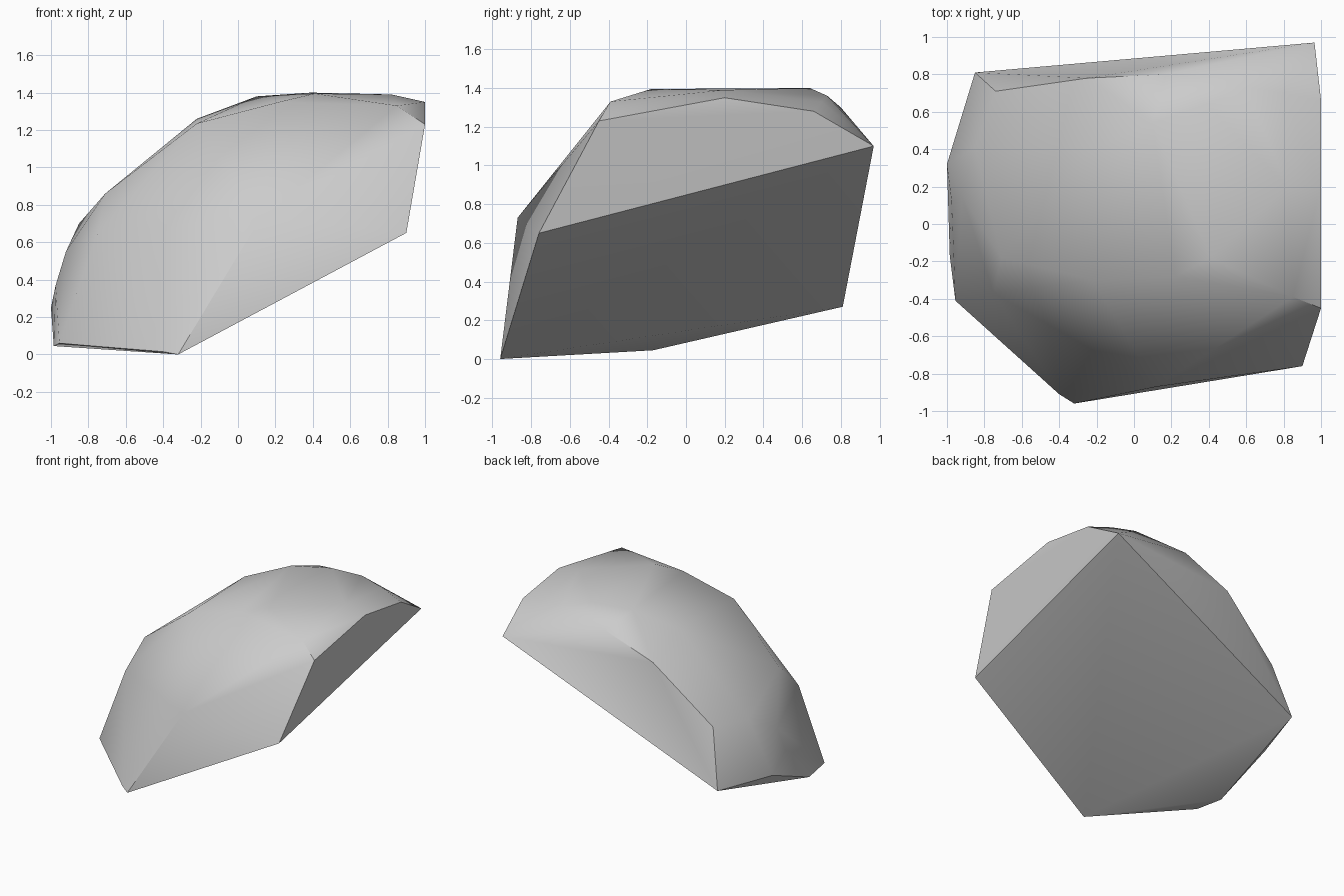
import bpy
import bmesh
from math import radians

default_cube = bpy.data.objects.get("Cube")
if default_cube:
    bpy.data.objects.remove(default_cube, do_unlink=True)


def make_material(name, colour):
    material = bpy.data.materials.new(name)
    material.use_nodes = True
    material.diffuse_color = colour
    shader = material.node_tree.nodes["Principled BSDF"]
    shader.inputs["Base Color"].default_value = colour
    return material


def convex_block(name, outlines, material, sharp_angle):
    """Wrap a tight convex skin around a set of outlines."""
    mesh = bpy.data.meshes.new(name)
    bm = bmesh.new()
    for outline in outlines:
        for corner in outline:
            bm.verts.new(corner)
    hull = bmesh.ops.convex_hull(bm, input=bm.verts[:])
    unused = {item for key in ("geom_interior", "geom_unused")
              for item in hull[key] if isinstance(item, bmesh.types.BMVert)}
    bmesh.ops.delete(bm, geom=list(unused), context="VERTS")
    bmesh.ops.recalc_face_normals(bm, faces=bm.faces[:])
    bm.to_mesh(mesh)
    bm.free()
    mesh.materials.append(material)
    block = bpy.data.objects.new(name, mesh)
    bpy.context.collection.objects.link(block)
    bpy.ops.object.select_all(action="DESELECT")
    block.select_set(True)
    bpy.context.view_layer.objects.active = block
    bpy.ops.object.shade_smooth_by_angle(angle=sharp_angle)
    return block


# Four corners of the tilted flat underside
underside = [(-.32, -.96, 0), (.9, -.76, .65), (.965, .97, 1.1), (-.85, .81, .27)]

# Low left rim, beside the underside
low_rim = [(-.4, -.91, .015), (-.955, -.41, .06), (-.985, -.17, .045), (-1, .32, .25)]

# Front bulge and the front edge of the arched top
front_edge = [(.12, -.87, .73), (-.75, -.37, .65), (-.71, -.18, .86),
              (-.22, -.3, 1.235), (.22, -.28, 1.35), (.41, -.18, 1.395),
              (.85, -.39, 1.33)]

# Upright right end
right_end = [(1, -.45, 1.23), (1, .2, 1.35), (1, .66, 1.28)]

# Ridge along the middle of the arch, left to right
crown = [(-.975, .12, .37), (-.92, .15, .55), (-.85, .41, .7), (-.22, .4, 1.26),
         (.1, .54, 1.38), (.39, .64, 1.4), (.82, .2, 1.39)]

# Back edge of the arched top
back_edge = [(-.74, .71, .72), (-.25, .78, 1.14), (.17, .8, 1.3),
             (.6, .73, 1.36), (.8, .7, 1.33)]

stone_grey = make_material("stone grey", (.6, .6, .6, 1))
convex_block("rock_chunk",
             [underside, low_rim, front_edge, right_end, crown, back_edge],
             stone_grey, radians(40))
